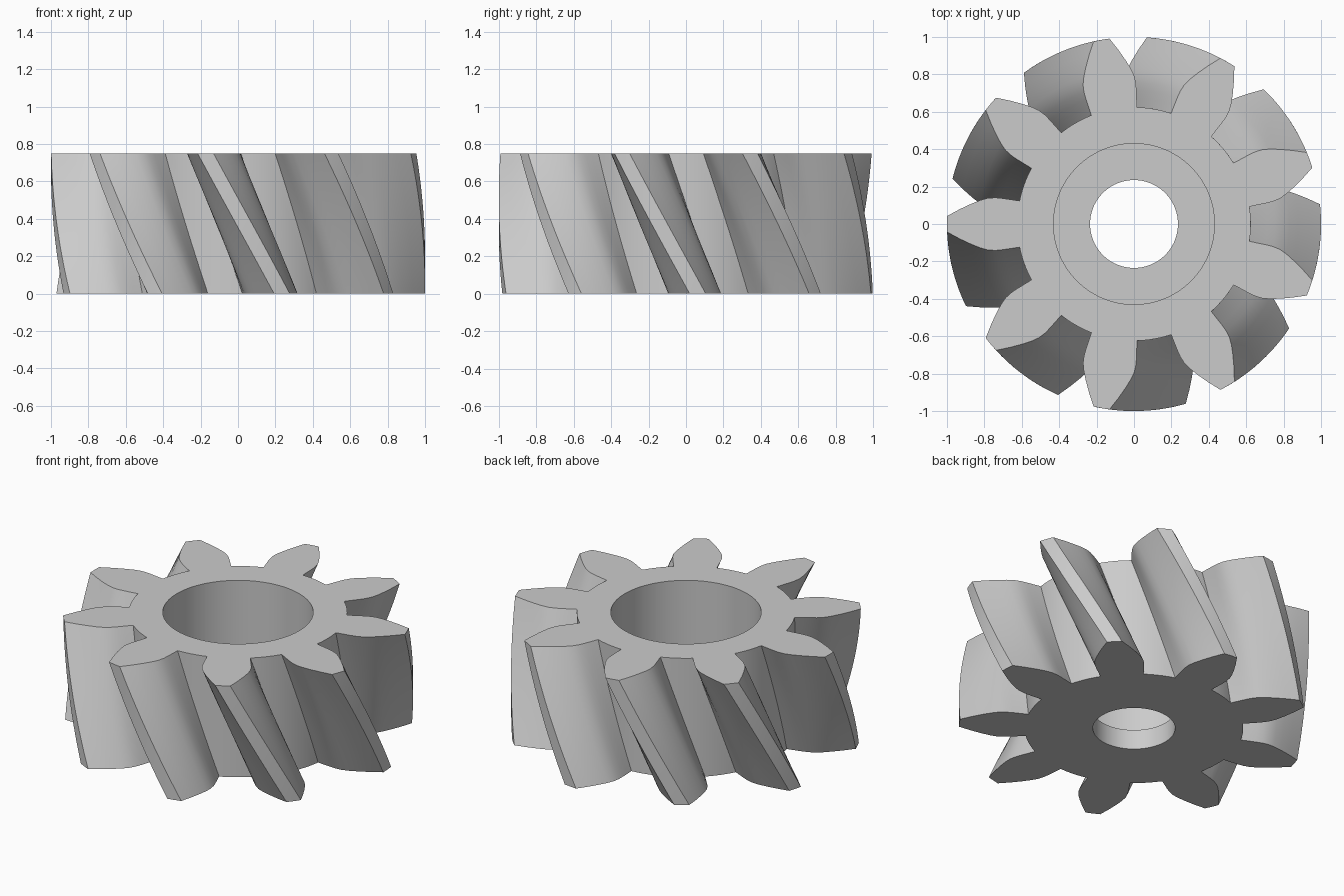
import bpy, bmesh, math

cube = bpy.data.objects.get("Cube")
if cube:
    bpy.data.objects.remove(cube, do_unlink=True)

TEETH = 9
HEIGHT = 0.75
TWIST = math.radians(23.6)    # bottom turned ahead of the top
LAYERS = 24
BORE, COUNTERBORE, FLOOR = 0.235, 0.43, 0.125

# Half of one tooth, root to tip: (distance out, half width)
FLANK = [(0.612, 0.124), (0.66, 0.131), (0.70, 0.137), (0.74, 0.141), (0.78, 0.139),
         (0.82, 0.128), (0.87, 0.108), (0.93, 0.080), (0.999, 0.043)]


def gear_outline():
    """Polar points (radius, angle) around the whole gear."""
    half = [(math.hypot(x, y), math.atan2(y, x)) for x, y in FLANK]
    tooth = [(r, -a) for r, a in half] + [(1.0, 0.0)] + [(r, a) for r, a in reversed(half)]
    root_r, root_a = half[0]
    pitch = math.tau / TEETH
    gap = pitch - 2 * root_a
    tooth += [(root_r, root_a + gap * i / 5) for i in range(1, 5)]
    return [(r, a + math.pi + k * pitch) for k in range(TEETH) for r, a in tooth]


outline = gear_outline()
bm = bmesh.new()


def ring(z, turn, radius=None):
    return [bm.verts.new(((radius or r) * math.cos(a + turn),
                          (radius or r) * math.sin(a + turn), z)) for r, a in outline]


# Twisted teeth from bottom to top, then down through the stepped bore
rings = [ring(HEIGHT * i / LAYERS, TWIST * (1 - i / LAYERS)) for i in range(LAYERS + 1)]
rings += [ring(HEIGHT, 0, COUNTERBORE), ring(FLOOR, 0, COUNTERBORE),
          ring(FLOOR, TWIST, BORE), ring(0, TWIST, BORE)]

count = len(outline)
for lower, upper in zip(rings, rings[1:] + rings[:1]):
    for i in range(count):
        j = (i + 1) % count
        bm.faces.new((lower[i], lower[j], upper[j], upper[i]))
bmesh.ops.recalc_face_normals(bm, faces=bm.faces)

mesh = bpy.data.meshes.new("helical_gear")
bm.to_mesh(mesh)
bm.free()
gear = bpy.data.objects.new("helical_gear", mesh)
bpy.context.collection.objects.link(gear)

# Plain grey metal
grey = bpy.data.materials.new("grey")
grey.use_nodes = True
colour = (0.6, 0.6, 0.6, 1.0)
grey.diffuse_color = colour
grey.node_tree.nodes["Principled BSDF"].inputs["Base Color"].default_value = colour
mesh.materials.append(grey)

# Smooth flanks and bore, crisp edges
bpy.ops.object.select_all(action='DESELECT')
gear.select_set(True)
bpy.context.view_layer.objects.active = gear
bpy.ops.object.shade_smooth_by_angle(angle=math.radians(30))
